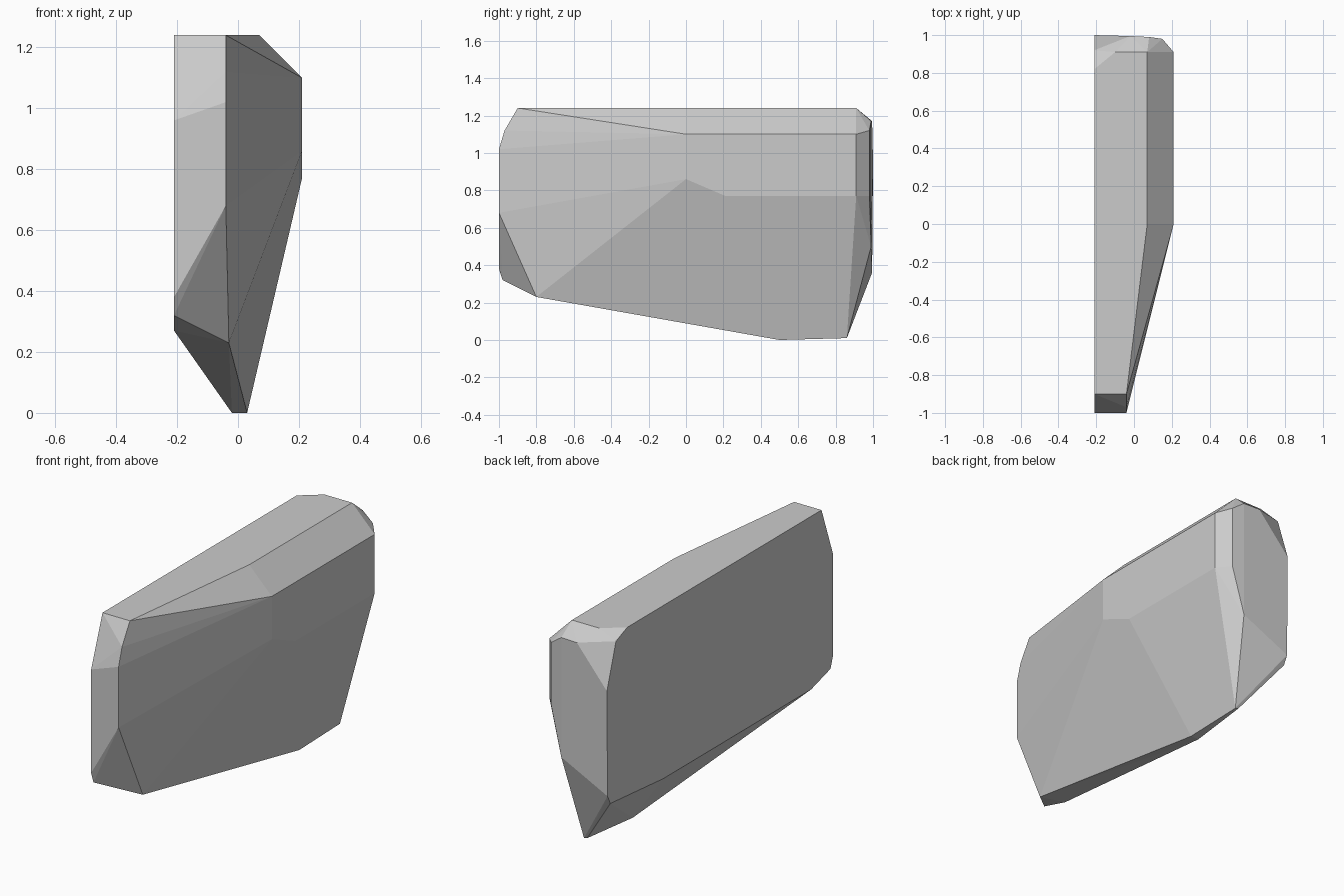
import bpy, bmesh, math

if "Cube" in bpy.data.objects:
    bpy.data.objects.remove(bpy.data.objects["Cube"])

# Flat left side outline (y, z) at x = -0.21
left_side = [(-.9, 1.24), (-1, .96), (-1, .38), (-.98, .32), (-.81, .27), (.5, .27),
             (.97, .31), (.995, .36), (1, .95), (.92, 1.2), (.82, 1.24)]
points = [(-.21, y, z) for y, z in left_side]

# Narrow front end
points += [(-.04, -.9, 1.24), (-.04, -.97, 1.12), (-.04, -1, 1.02), (-.04, -1, .68), (-.03, -.8, .23)]

# Top ridge and raised right side
points += [(.07, 0, 1.24), (.07, .91, 1.24), (-.1, .91, 1.24)]
points += [(.21, 0, 1.1), (.21, 0, .86), (.21, .21, .77), (.21, .91, .77), (.21, .91, 1.1)]

# Back end with clipped corners
points += [(.15, .98, 1.12), (.15, .98, .77), (.08, .99, .5), (.08, .99, 1.17), (-.02, .995, 1.17)]

# Lower keel
points += [(.03, .5, 0), (-.02, .5, 0), (.03, .86, .01), (.01, .86, .015)]

bm = bmesh.new()
for p in points:
    bm.verts.new(p)
hull = bmesh.ops.convex_hull(bm, input=bm.verts[:])
loose = {g for g in hull["geom_interior"] + hull["geom_unused"] if isinstance(g, bmesh.types.BMVert)}
bmesh.ops.delete(bm, geom=list(loose), context='VERTS')
bmesh.ops.dissolve_limit(bm, angle_limit=math.radians(1.5), verts=bm.verts[:], edges=bm.edges[:])
bmesh.ops.recalc_face_normals(bm, faces=bm.faces[:])
mesh = bpy.data.meshes.new("faceted_slab")
bm.to_mesh(mesh)
bm.free()
slab = bpy.data.objects.new("faceted_slab", mesh)
bpy.context.collection.objects.link(slab)
